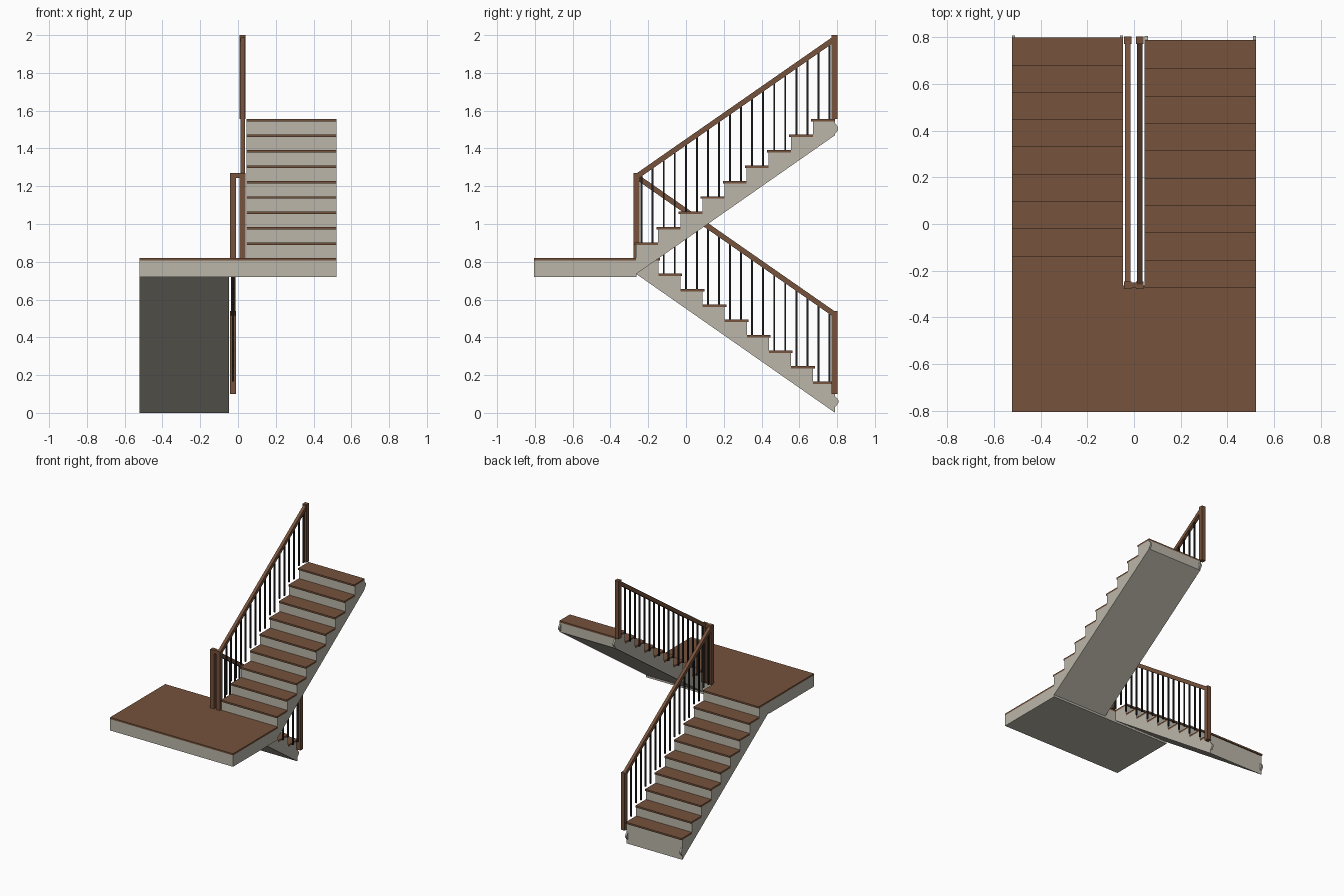
import bpy, bmesh

if "Cube" in bpy.data.objects:
    bpy.data.objects.remove(bpy.data.objects["Cube"])

def material(name, rgb):
    m = bpy.data.materials.new(name)
    m.diffuse_color = (*rgb, 1)
    m.use_nodes = True
    m.node_tree.nodes["Principled BSDF"].inputs["Base Color"].default_value = m.diffuse_color
    return m

WOOD = material("brown_wood", (0.18, 0.085, 0.045))
STONE = material("warm_grey_plaster", (0.50, 0.47, 0.40))
IRON = material("dark_iron", (0.015, 0.015, 0.017))

RUN, RISE, N, TH = 0.117, 0.0817, 9, 0.013
LAND_Z = 0.82


def prism(bm, profile, x0, x1):
    """Extrude a (y, z) profile from x0 to x1."""
    face = bm.faces.new([bm.verts.new((x0, y, z)) for y, z in profile])
    out = bmesh.ops.extrude_face_region(bm, geom=[face])
    moved = [v for v in out["geom"] if isinstance(v, bmesh.types.BMVert)]
    bmesh.ops.translate(bm, verts=moved, vec=(x1 - x0, 0, 0))


def box(bm, x0, x1, y0, y1, z0, z1):
    prism(bm, [(y0, z0), (y1, z0), (y1, z1), (y0, z1)], x0, x1)


def finish(bm, name, mat):
    bmesh.ops.recalc_face_normals(bm, faces=bm.faces)
    me = bpy.data.meshes.new(name)
    bm.to_mesh(me)
    bm.free()
    me.materials.append(mat)
    bpy.context.collection.objects.link(bpy.data.objects.new(name, me))


def flight(name, x0, x1, y_start, d, z_first, soffit_start, soffit_end, lug_z):
    """Stepped solid body, treads and end lugs; d is the climbing direction in y."""
    body, treads, lugs = bmesh.new(), bmesh.new(), bmesh.new()
    profile = [(y_start, soffit_start)]
    for i in range(N):
        y, top = y_start + d * RUN * i, z_first + RISE * i
        profile += [(y, top - TH), (y + d * RUN, top - TH)]
        ya, yb = sorted((y - d * 0.009, y + d * RUN))
        box(treads, x0, x1, ya, yb, top - TH, top)
    profile.append((y_start + d * RUN * N, soffit_end))
    prism(body, profile, x0, x1)
    # small rounded lugs on the rear end, one at each side
    ye = max(y_start, y_start + d * RUN * N)
    lug = [(ye - 0.005, lug_z - 0.032), (ye + 0.006, lug_z - 0.022), (ye + 0.017, lug_z - 0.006),
           (ye + 0.017, lug_z + 0.006), (ye + 0.006, lug_z + 0.022), (ye - 0.005, lug_z + 0.032)]
    for x in (x0, x1 - 0.013):
        prism(lugs, lug, x, x + 0.013)
    finish(body, name + "_body", STONE)
    finish(treads, name + "_treads", WOOD)
    finish(lugs, name + "_end_lugs", STONE)


# stair flights
flight("lower_flight", -0.522, -0.048, 0.790, -1, LAND_Z - 8 * RISE, 0.0, 0.735, 0.06)
flight("upper_flight", 0.046, 0.522, -0.264, 1, LAND_Z + RISE, 0.735, 1.47, 1.505)

# landing slab and its floor
bm = bmesh.new()
box(bm, -0.522, 0.522, -0.806, -0.263, 0.72, LAND_Z - TH)
finish(bm, "landing_slab", STONE)
bm = bmesh.new()
box(bm, -0.522, 0.522, -0.806, -0.263, LAND_Z - TH, LAND_Z)
finish(bm, "landing_floor", WOOD)

# railings: sloping handrail, end posts and balusters
YA, YB = -0.262, 0.787
for name, xc, za, zb, post_bottom in (("lower", -0.026, 1.268, 0.538, 0.10),
                                      ("upper", 0.025, 1.268, 1.998, 1.555)):
    bm = bmesh.new()
    prism(bm, [(YA, za - 0.034), (YB, zb - 0.034), (YB, zb), (YA, za)], xc - 0.012, xc + 0.012)
    finish(bm, name + "_handrail", WOOD)

    bm = bmesh.new()
    box(bm, xc - 0.016, xc + 0.016, YA - 0.016, YA + 0.016, LAND_Z, 1.27)
    box(bm, xc - 0.016, xc + 0.016, YB - 0.016, YB + 0.016, post_bottom, zb + 0.002)
    finish(bm, name + "_newel_posts", WOOD)

    bm = bmesh.new()
    for k in range(2 * N):
        y = -0.235 + k * RUN / 2
        step = k // 2
        z0 = LAND_Z + RISE * (step + 1) if name == "upper" else LAND_Z - RISE * step
        z1 = za + (zb - za) * (y - YA) / (YB - YA) - 0.02
        box(bm, xc - 0.005, xc + 0.005, y - 0.005, y + 0.005, z0, z1)
    finish(bm, name + "_balusters", IRON)

# short rail joining the two landing posts
bm = bmesh.new()
box(bm, -0.012, 0.011, YA - 0.012, YA + 0.012, 1.243, 1.269)
finish(bm, "landing_rail_link", WOOD)
